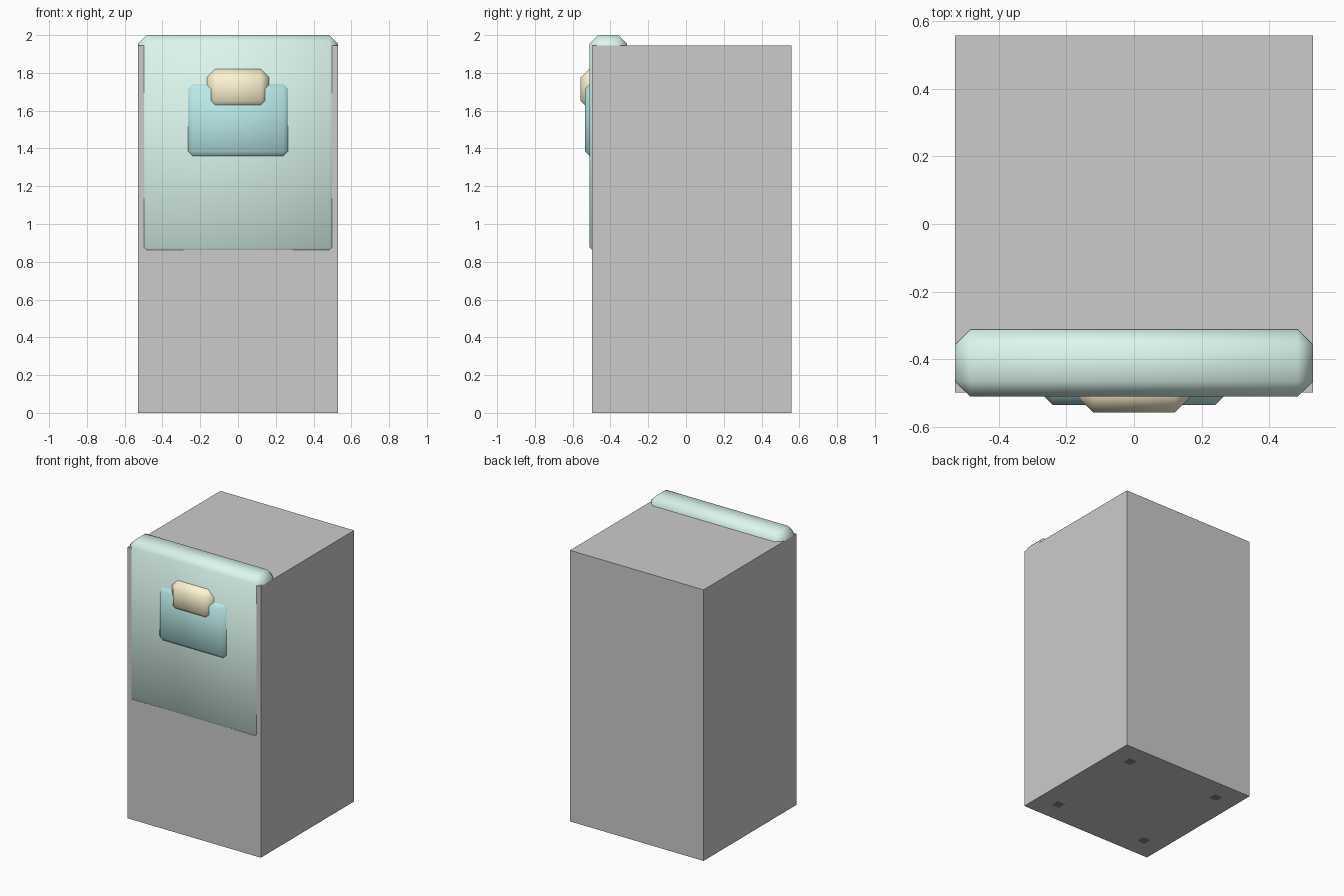
import bpy
from math import radians

if "Cube" in bpy.data.objects:
    bpy.data.objects.remove(bpy.data.objects["Cube"])


def material(name, rgb):
    m = bpy.data.materials.new(name)
    m.diffuse_color = (*rgb, 1)
    m.use_nodes = True
    m.node_tree.nodes["Principled BSDF"].inputs["Base Color"].default_value = m.diffuse_color
    return m


def box(name, lo, hi, mat=None, bevel=0):
    """Axis-aligned box between two corners, with an optional soft chamfer."""
    centre = [(a + b) / 2 for a, b in zip(lo, hi)]
    bpy.ops.mesh.primitive_cube_add(size=1, location=centre)
    ob = bpy.context.object
    ob.name = name
    ob.scale = [b - a for a, b in zip(lo, hi)]
    bpy.ops.object.transform_apply(location=False, rotation=False, scale=True)
    if mat:
        ob.data.materials.append(mat)
    if bevel:
        mod = ob.modifiers.new("chamfer", 'BEVEL')
        mod.width = bevel
        mod.segments = 1
        bpy.ops.object.modifier_apply(modifier=mod.name)
        bpy.ops.object.shade_smooth_by_angle(angle=radians(50))
    return ob


mint = material("mint", (0.72, 0.93, 0.86))
teal = material("teal", (0.50, 0.83, 0.83))
sand = material("sand", (0.98, 0.90, 0.64))
brown = material("brown", (0.35, 0.22, 0.16))

# Plain outer block
box("outer_block", (-0.53, -0.498, 0), (0.53, 0.558, 1.944))

# Chamfered upright panel, sunk into the block so its front and top stand proud
box("back_panel", (-0.5295, -0.51, 0.83), (0.5295, -0.312, 2.0), mint, 0.045)

# Front plate and the catch overlapping its upper edge
box("front_plate", (-0.285, -0.535, 1.34), (0.285, -0.40, 1.76), teal, 0.045)
box("catch", (-0.165, -0.558, 1.607), (0.165, -0.42, 1.82), sand, 0.045)

# Small feet set flush in the underside
for i, x in enumerate((-0.37, 0.37)):
    for j, y in enumerate((-0.34, 0.40)):
        box(f"foot_{i}{j}", (x - 0.03, y - 0.03, -0.0005),
            (x + 0.03, y + 0.03, 0.10), brown)
